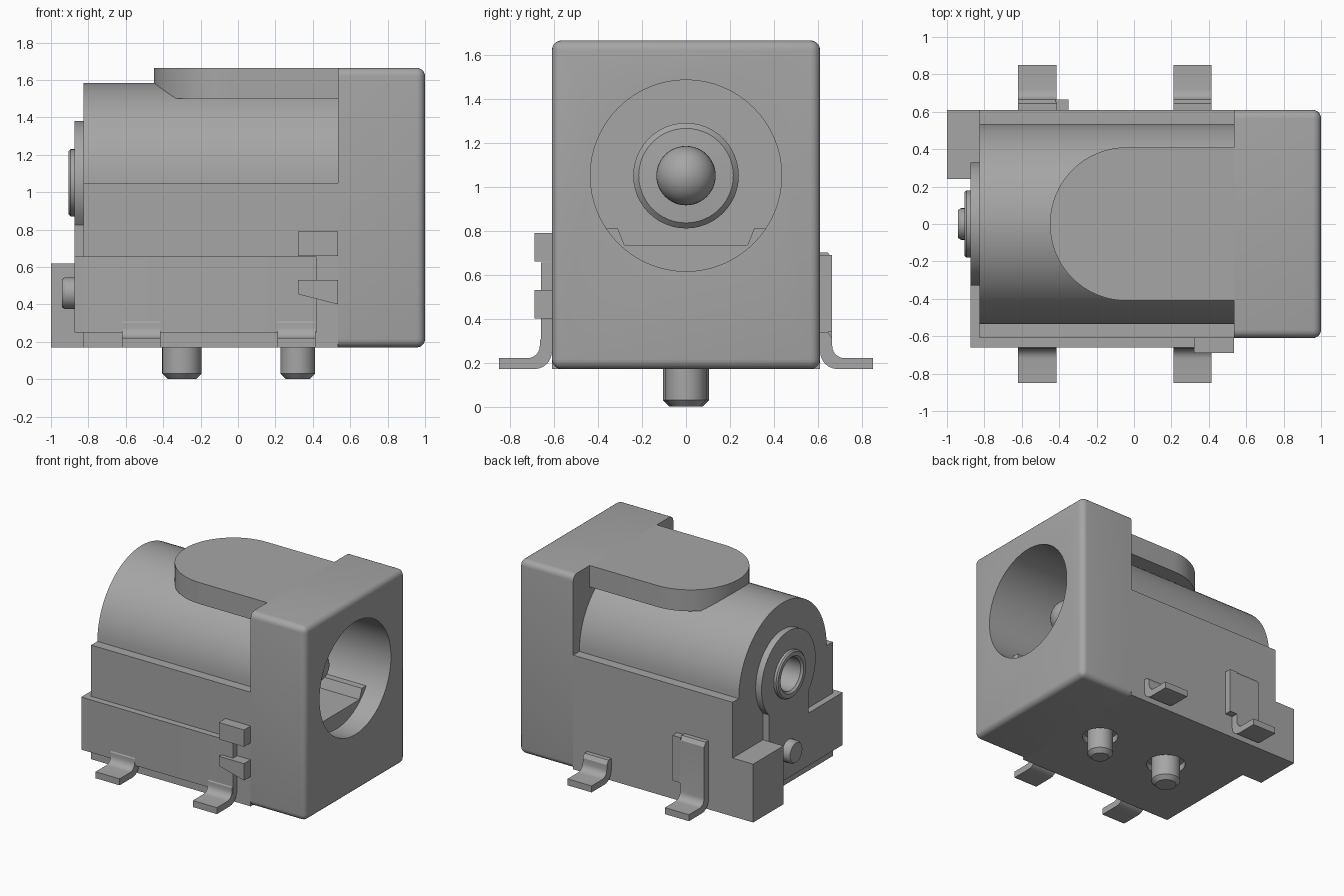
import bpy, bmesh, math
from mathutils import Vector

cube = bpy.data.objects.get("Cube")
if cube:
    bpy.data.objects.remove(cube)

grey = bpy.data.materials.new("mid_grey")
grey.use_nodes = True
colour = (0.38, 0.38, 0.38, 1)
grey.diffuse_color = colour
grey.node_tree.nodes["Principled BSDF"].inputs["Base Color"].default_value = colour

AXIS_Z = 1.05   # height of the barrel axis
FLOOR = 0.17    # underside of the housing


def finish(name, bm):
    bmesh.ops.recalc_face_normals(bm, faces=bm.faces)
    mesh = bpy.data.meshes.new(name)
    bm.to_mesh(mesh)
    bm.free()
    obj = bpy.data.objects.new(name, mesh)
    bpy.context.collection.objects.link(obj)
    mesh.materials.append(grey)
    return obj


def prism(name, pts, axis, a, b):
    """Extrude a flat outline along x, y or z from a to b."""
    place = {"x": lambda u, v: (a, u, v),
             "y": lambda u, v: (u, a, v),
             "z": lambda u, v: (u, v, a)}[axis]
    bm = bmesh.new()
    face = bm.faces.new([bm.verts.new(place(*p)) for p in pts])
    new = bmesh.ops.extrude_face_region(bm, geom=[face])["geom"]
    step = Vector([b - a if k == axis else 0 for k in "xyz"])
    bmesh.ops.translate(bm, vec=step, verts=[g for g in new if isinstance(g, bmesh.types.BMVert)])
    return finish(name, bm)


def box(name, x, y, z):
    return prism(name, [(x[0], y[0]), (x[1], y[0]), (x[1], y[1]), (x[0], y[1])], "z", *z)


def lathe(name, pts, axis, centre, steps=48):
    """Spin (distance along axis, radius) points into a solid."""
    bm = bmesh.new()
    rings = []
    for t, r in pts:
        ring = []
        for i in range(steps):
            a = math.tau * i / steps
            c, s = r * math.cos(a), r * math.sin(a)
            co = (t, c, s) if axis == "x" else (c, s, t)
            ring.append(bm.verts.new(Vector(co) + Vector(centre)))
        rings.append(ring)
    for r0, r1 in zip(rings, rings[1:]):
        for i in range(steps):
            j = (i + 1) % steps
            bm.faces.new((r0[i], r0[j], r1[j], r1[i]))
    bm.faces.new(rings[0])
    bm.faces.new(rings[-1])
    return finish(name, bm)


def arc(cx, cy, r, start, end, n=32):
    angles = [math.radians(start + (end - start) * i / n) for i in range(n + 1)]
    return [(cx + r * math.cos(a), cy + r * math.sin(a)) for a in angles]


def cut(obj, *cutters):
    for c in cutters:
        mod = obj.modifiers.new("cut", "BOOLEAN")
        mod.object, mod.operation, mod.solver = c, "DIFFERENCE", "EXACT"
        bpy.context.view_layer.objects.active = obj
        bpy.ops.object.modifier_apply(modifier=mod.name)


# Front block, rounded everywhere except where it meets the body
block = box("front_block", (0.535, 1), (-0.61, 0.61), (FLOOR, 1.665))
bm = bmesh.new()
bm.from_mesh(block.data)
edges = [e for e in bm.edges if max(v.co.x for v in e.verts) > 0.9]
bmesh.ops.bevel(bm, geom=edges, offset=0.045, segments=5, profile=0.5, affect="EDGES")
bm.to_mesh(block.data)
bm.free()

# Body with arched barrel and side shelves
arch = arc(0, AXIS_Z, 0.535, 0, 180, 40)
body = prism("barrel_body", [(-0.61, FLOOR), (0.61, FLOOR), (0.61, AXIS_Z)]
             + arch + [(-0.61, AXIS_Z)], "x", -0.825, 0.535)

# Flat top with a round end
top = prism("top_pad", [(0.54, -0.41), (0.54, 0.41)] + arc(-0.04, 0, 0.41, 90, 270),
            "z", 1.5, 1.665)

# Rear corner lump and back plate
lump = box("rear_corner", (-1, -0.825), (0.24, 0.61), (FLOOR, 0.62))
plate = prism("back_plate", [(-0.66, 0.25), (0.24, 0.25)] + arc(0, AXIS_Z, 0.33, -43, 223)
              + [(-0.24, 0.655), (-0.66, 0.655)], "x", -0.875, -0.825)
lathe("rear_boss", [(-0.94, 0.075), (-0.925, 0.085), (-0.8, 0.085)], "x", (0, 0, 0.46), 24)

# Socket bore, rear hole and peg recesses
axis = (0, 0, AXIS_Z)
bore = lathe("bore_cutter", [(-0.65, 0.435), (1.2, 0.435)], "x", axis, 64)
rear_hole = lathe("rear_hole_cutter", [(-1.1, 0.16), (-0.5, 0.16)], "x", axis)
pegs = [("rear_peg", -0.3, 0.105), ("front_peg", 0.32, 0.093)]
recesses = [lathe(n + "_recess_cutter", [(0.1, r + 0.035), (0.22, r + 0.035)], "z", (x, 0, 0))
            for n, x, r in pegs]
cut(block, bore)
cut(top, bore)
cut(body, bore, rear_hole, *recesses)
cut(plate, rear_hole)
for helper in [bore, rear_hole] + recesses:
    bpy.data.objects.remove(helper)

# Centre pin with domed tip, base collar and hollow riveted tail
dome = [(0.615 + 0.135 * math.sin(math.radians(a)), 0.135 * math.cos(math.radians(a)))
        for a in range(0, 90, 9)]
lathe("centre_pin", [(-0.45, 0.115), (-0.89, 0.125), (-0.905, 0.14), (-0.905, 0.17),
                     (-0.895, 0.18), (-0.7, 0.18), (-0.66, 0.24), (-0.6, 0.24),
                     (-0.575, 0.215), (-0.57, 0.135)] + dome + [(0.75, 0.004)], "x", axis)

# Contact ledge along the floor of the bore
prism("contact_ledge", [(-0.37, 0.56), (0.37, 0.56), (0.37, 0.81), (0.31, 0.81), (0.28, 0.735),
                        (-0.28, 0.735), (-0.31, 0.81), (-0.37, 0.81)], "x", -0.66, 0.84)

# Side sheet and its two clips
prism("side_sheet", [(0.42, -0.61), (0.42, -0.66), (-0.835, -0.66), (-0.863, -0.648),
                     (-0.875, -0.62), (-0.875, -0.61)], "z", 0.25, 0.655)
box("upper_clip", (0.32, 0.535), (-0.69, -0.6), (0.66, 0.79))
prism("lower_clip", [(0.32, 0.53), (0.535, 0.53), (0.535, 0.4), (0.32, 0.455)], "y", -0.69, -0.6)


# Bent solder legs
def leg(name, x0, x1, side, height):
    outer = arc(0.72, 0.275, 0.055, 180, 270, 6)
    inner = arc(0.69, 0.25, 0.08, 270, 180, 6)
    pts = [(0.605, height), (0.645, height), (0.665, height - 0.03)] + outer
    pts += [(0.85, 0.22), (0.85, FLOOR)] + inner
    prism(name, [(side * y, z) for y, z in pts], "x", x0, x1)


for place, x0 in (("rear", -0.62), ("front", 0.21)):
    leg(place + "_right_leg", x0, x0 + 0.205, -1, 0.33)
    leg(place + "_left_leg", x0, x0 + 0.205, 1, 0.7 if place == "rear" else 0.34)
box("tall_leg_flange", (-0.42, -0.35), (0.605, 0.665), (0.34, 0.69))

# Locating pegs
for name, x, r in pegs:
    lathe(name, [(0, r - 0.03), (0.03, r), (0.3, r)], "z", (x, 0, 0), 32)

# Smooth round surfaces, keep edges crisp
bpy.ops.object.select_all(action="DESELECT")
for obj in bpy.context.scene.objects:
    if obj.type == "MESH":
        obj.select_set(True)
        bpy.context.view_layer.objects.active = obj
bpy.ops.object.shade_smooth_by_angle(angle=math.radians(28))
